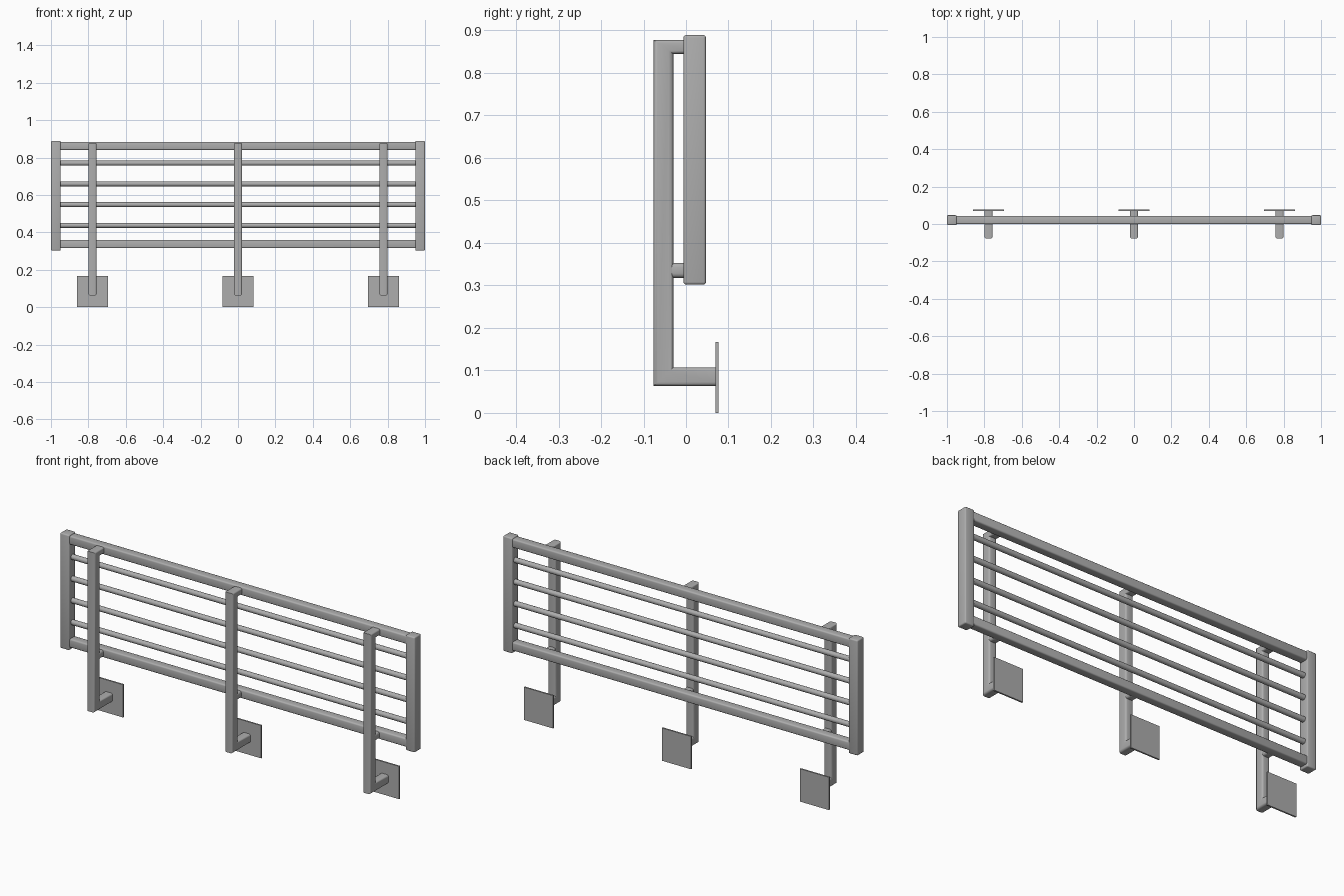
import bpy, bmesh, math
from mathutils import Vector

if "Cube" in bpy.data.objects:
    bpy.data.objects.remove(bpy.data.objects["Cube"])

steel = bpy.data.materials.new("brushed steel grey")
steel.diffuse_color = (0.42, 0.42, 0.42, 1)
steel.use_nodes = True
steel.node_tree.nodes["Principled BSDF"].inputs["Base Color"].default_value = steel.diffuse_color


def finish(name, bm):
    bmesh.ops.recalc_face_normals(bm, faces=bm.faces)
    me = bpy.data.meshes.new(name)
    bm.to_mesh(me)
    bm.free()
    ob = bpy.data.objects.new(name, me)
    bpy.context.collection.objects.link(ob)
    me.materials.append(steel)
    bpy.ops.object.select_all(action='DESELECT')
    bpy.context.view_layer.objects.active = ob
    ob.select_set(True)
    bpy.ops.object.shade_smooth_by_angle(angle=math.radians(35))
    return ob


def box(name, lo, hi, bevel=0.0, segments=3):
    lo, hi = Vector(lo), Vector(hi)
    bm = bmesh.new()
    bmesh.ops.create_cube(bm, size=1)
    for v in bm.verts:
        v.co = Vector(c * s for c, s in zip(v.co, hi - lo)) + (lo + hi) / 2
    if bevel:
        bmesh.ops.bevel(bm, geom=bm.edges[:], offset=bevel, segments=segments,
                        profile=0.5, affect='EDGES')
    return finish(name, bm)


def rod(name, x0, x1, y, z, r, sides=20):
    bm = bmesh.new()
    bmesh.ops.create_cone(bm, cap_ends=True, segments=sides,
                          radius1=r, radius2=r, depth=x1 - x0)
    for v in bm.verts:
        v.co = Vector(((x0 + x1) / 2 + v.co.z, y + v.co.x, z + v.co.y))
    return finish(name, bm)


def rounded_section(w, d, r, n=4):
    """Rounded rectangle: x in +-w/2, t from 0 (outer) to 1 (inner)."""
    pts = []
    for k, (sx, sy) in enumerate([(1, 1), (-1, 1), (-1, -1), (1, -1)]):
        for i in range(n + 1):
            a = math.radians(90 * k + 90 * i / n)
            x = sx * (w / 2 - r) + r * math.cos(a)
            y = sy * (d / 2 - r) + r * math.sin(a)
            pts.append((x, y / d + 0.5))
    return pts


def bent_tube(name, x, stations):
    """Mitred tube through (outer, inner) pairs of (y, z) points."""
    bm = bmesh.new()
    section = rounded_section(0.045, 0.045, 0.010)
    rings = []
    for (oy, oz), (iy, iz) in stations:
        rings.append([bm.verts.new((x + px, oy + (iy - oy) * t, oz + (iz - oz) * t))
                      for px, t in section])
    n = len(section)
    for a, b in zip(rings, rings[1:]):
        for i in range(n):
            j = (i + 1) % n
            bm.faces.new((a[i], a[j], b[j], b[i]))
    bm.faces.new(rings[0])
    bm.faces.new(rings[-1])
    return finish(name, bm)


# End posts
for side, x in (("left", -0.974), ("right", 0.974)):
    box(side + "_end_post", (x - 0.026, -0.006, 0.302),
        (x + 0.026, 0.047, 0.889), 0.006)

# Top and bottom rails
for name, z in (("bottom_rail", 0.337), ("top_rail", 0.862)):
    box(name, (-0.96, -0.001, z - 0.022), (0.96, 0.043, z + 0.022), 0.007)

# Thin round bars between the rails
for i in range(4):
    rod(f"round_bar_{i + 1}", -0.96, 0.96, 0.021, 0.437 + 0.111 * i, 0.0135)

# Wall brackets: bent upright, lower spacer, wall plate
profile = [((0.072, 0.063), (0.072, 0.107)),
           ((-0.077, 0.063), (-0.03, 0.107)),
           ((-0.077, 0.878), (-0.03, 0.845)),
           ((0.003, 0.878), (0.003, 0.845))]
for label, x in (("left", -0.778), ("middle", 0.0), ("right", 0.778)):
    bent_tube(label + "_upright", x, profile)
    box(label + "_spacer", (x - 0.02, -0.045, 0.318),
        (x + 0.02, 0.012, 0.353), 0.010)
    box(label + "_wall_plate", (x - 0.082, 0.069, 0.0),
        (x + 0.082, 0.077, 0.167))
